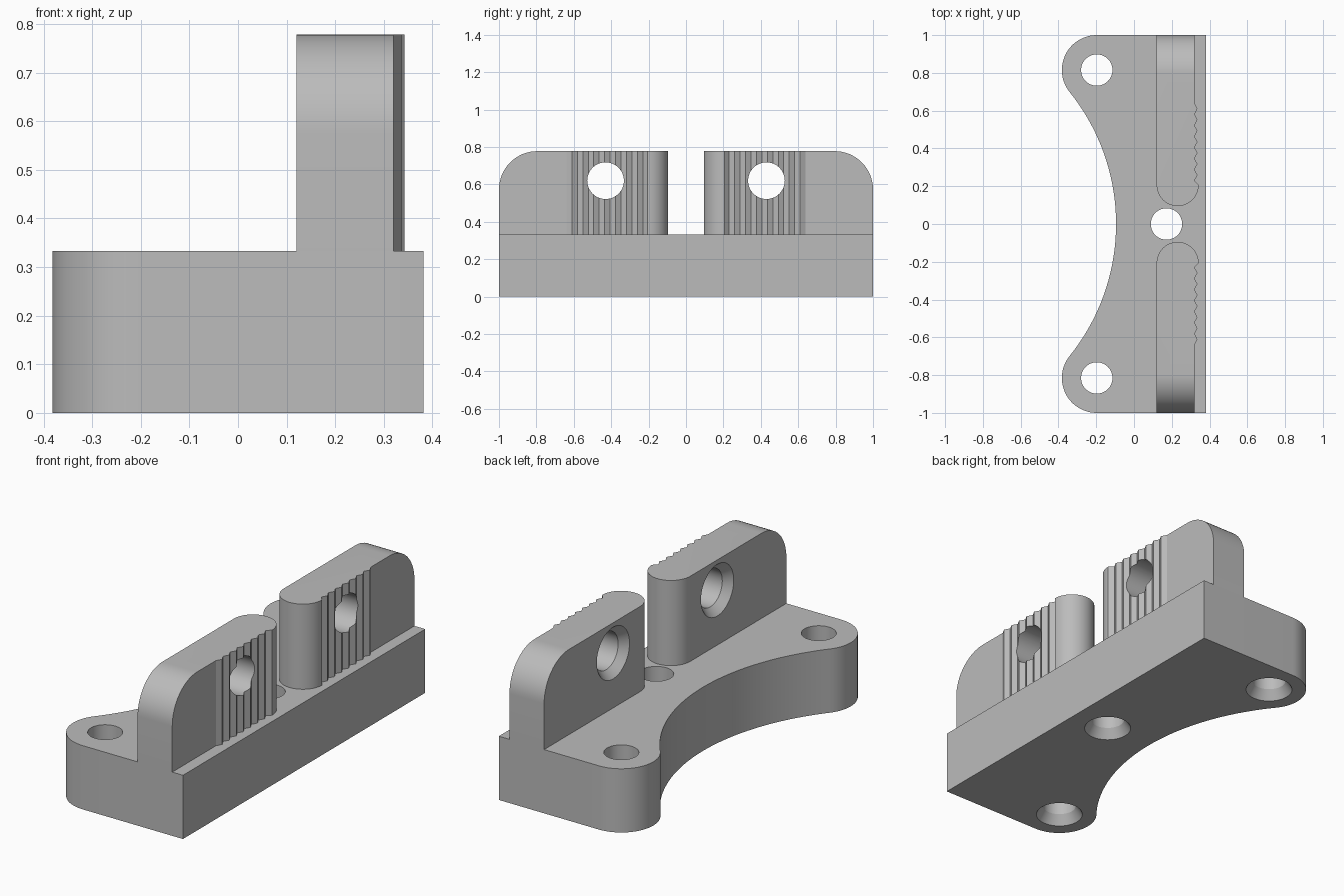
import bpy, bmesh, math
from math import sin, cos, pi
from mathutils import Matrix

cube = bpy.data.objects.get("Cube")
if cube:
    bpy.data.objects.remove(cube, do_unlink=True)

grey = bpy.data.materials.new("plain grey")
grey.use_nodes = True
COLOUR = (0.5, 0.5, 0.5, 1)
grey.diffuse_color = COLOUR
grey.node_tree.nodes["Principled BSDF"].inputs["Base Color"].default_value = COLOUR

BASE_TOP, POST_TOP = 0.333, 0.778


def arc(cx, cy, r, a0, a1, n):
    return [(cx + r * cos(a0 + (a1 - a0) * i / n),
             cy + r * sin(a0 + (a1 - a0) * i / n)) for i in range(n + 1)]


def add_object(name, bm):
    bmesh.ops.recalc_face_normals(bm, faces=bm.faces)
    mesh = bpy.data.meshes.new(name)
    bm.to_mesh(mesh)
    bm.free()
    mesh.materials.append(grey)
    ob = bpy.data.objects.new(name, mesh)
    bpy.context.collection.objects.link(ob)
    return ob


def prism(outline, z0, z1):
    bm = bmesh.new()
    face = bm.faces.new([bm.verts.new((x, y, z0)) for x, y in outline])
    side = bmesh.ops.extrude_face_region(bm, geom=[face])["geom"]
    top = [v for v in side if isinstance(v, bmesh.types.BMVert)]
    bmesh.ops.translate(bm, vec=(0, 0, z1 - z0), verts=top)
    return bm


def screw_cutter(r, r_wide, depth, length, place):
    """Countersunk hole, widening at its start, running along local +z."""
    bm = bmesh.new()
    n, over = 64, 0.02
    flare = r_wide + (r_wide - r) * over / depth
    rings = [[bm.verts.new((x, y, z)) for x, y in arc(0, 0, rad, 0, 2 * pi, n)[:-1]]
             for rad, z in ((flare, -over), (r, depth), (r, length))]
    for a, b in zip(rings, rings[1:]):
        for i in range(n):
            bm.faces.new((a[i], a[(i + 1) % n], b[(i + 1) % n], b[i]))
    bm.faces.new(rings[0])
    bm.faces.new(rings[-1])
    bmesh.ops.transform(bm, matrix=place, verts=bm.verts)
    return add_object("screw_cutter", bm)


def drill(ob, cutters):
    for c in cutters:
        mod = ob.modifiers.new("hole", 'BOOLEAN')
        mod.operation, mod.solver, mod.object = 'DIFFERENCE', 'EXACT', c
    bpy.context.view_layer.update()
    cut = bpy.data.meshes.new_from_object(
        ob.evaluated_get(bpy.context.evaluated_depsgraph_get()))
    ob.modifiers.clear()
    ob.data = cut
    for c in cutters:
        bpy.data.objects.remove(c, do_unlink=True)


def smooth(ob):
    bpy.ops.object.select_all(action='DESELECT')
    ob.select_set(True)
    bpy.context.view_layer.objects.active = ob
    bpy.ops.object.shade_smooth_by_angle(angle=math.radians(25))


# Base plate: two rounded lobes joined by a tangent concave arc
lx, ly, lr, inner = -0.197, 0.815, 0.185, -0.095
k = lx - inner
R = (k * k + ly * ly - lr * lr) / (2 * (lr - k))
cx = inner - R
t = math.atan2(ly, lx - cx)
half = arc(lx, ly, lr, pi / 2, pi + t, 24)
hollow = arc(cx, 0, R, t, -t, 48)[1:-1]
outline = [(0.382, 1)] + half + hollow + [(x, -y) for x, y in reversed(half)] + [(0.382, -1)]
base = add_object("base_plate", prism(outline, 0, BASE_TOP))
drill(base, [screw_cutter(0.083, 0.115, 0.05, 0.4, Matrix.Translation((x, y, 0)))
             for x, y in ((lx, ly), (lx, -ly), (0.172, 0))])
smooth(base)

# Upright post: round inner end, toothed grip face, flat outer stretch
x_back, x_face = 0.12, 0.32
grip0, pitch, teeth = 0.23, 0.0585, 7
plan = [(x_back, 1)] + arc(0.231, 0.206, 0.111, pi, 2 * pi, 32)
for i in range(teeth):
    y = grip0 + i * pitch
    plan += [(x_face, y), (x_face + 0.016, y + pitch / 2)]
plan += [(x_face, grip0 + teeth * pitch), (x_face, 1)]
bm = prism(plan, BASE_TOP, POST_TOP)
corner = [e for e in bm.edges
          if all(v.co.y > 0.99 and v.co.z > POST_TOP - 0.01 for v in e.verts)]
bmesh.ops.bevel(bm, geom=corner, offset=0.205, segments=16, profile=0.5, affect='EDGES')
back_post = add_object("back_post", bm)
drill(back_post, [screw_cutter(0.098, 0.135, 0.04, 0.3,
                  Matrix.Translation((x_back, 0.43, 0.62)) @ Matrix.Rotation(pi / 2, 4, 'Y'))])

# Matching post mirrored to the front
bm = bmesh.new()
bm.from_mesh(back_post.data)
bmesh.ops.scale(bm, vec=(1, -1, 1), verts=bm.verts)
front_post = add_object("front_post", bm)
for post in (back_post, front_post):
    smooth(post)
